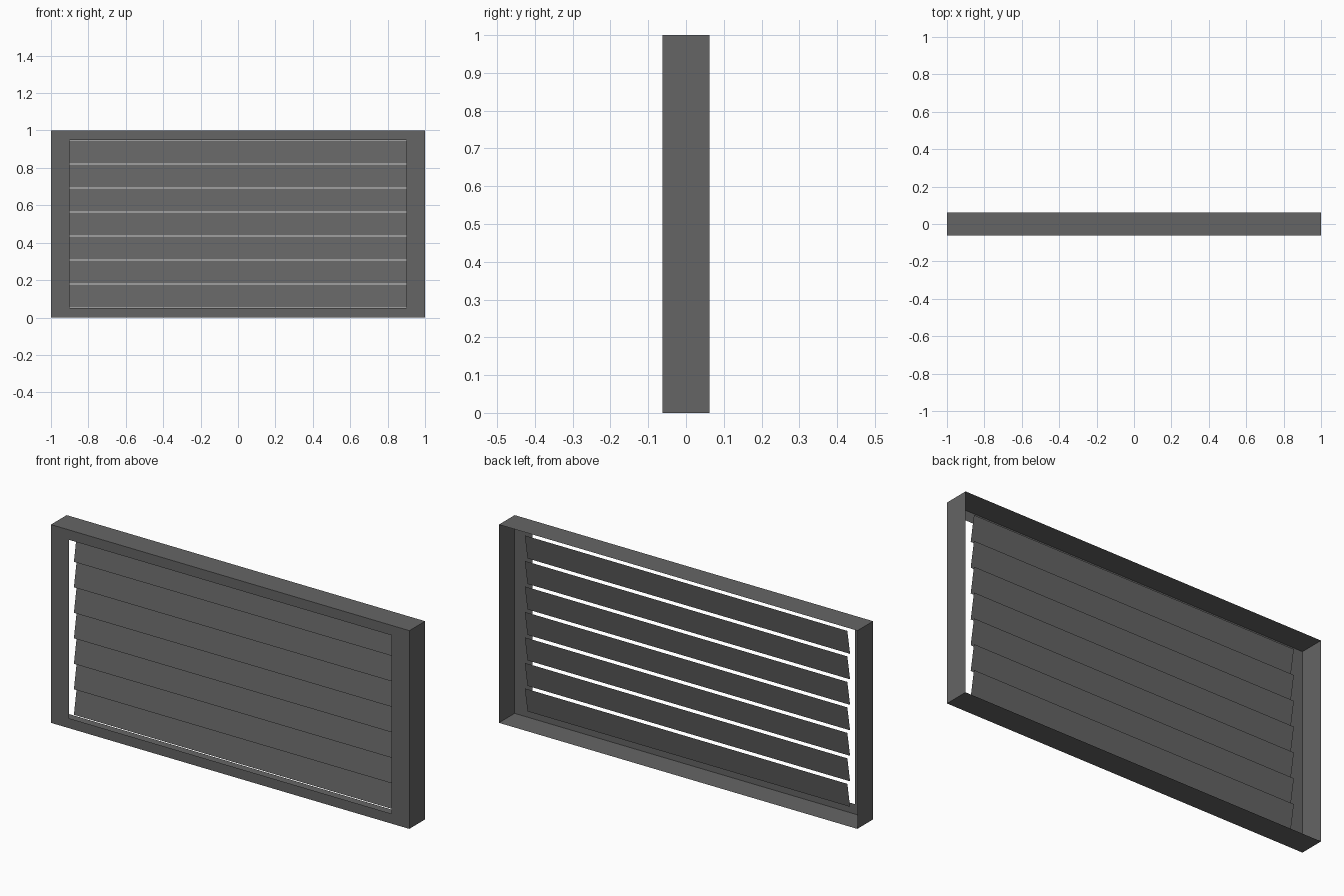
import bpy
import bmesh
import math
from mathutils import Matrix, Vector

if "Cube" in bpy.data.objects:
    bpy.data.objects.remove(bpy.data.objects["Cube"])

W, D, H = 2.0, 0.125, 1.0          # overall size
OPEN_W, OPEN_H = 1.8, 0.9          # front opening
SLATS = 7
PITCH = OPEN_H / SLATS
TILT = math.radians(10)

grey = bpy.data.materials.new("dark grey metal")
grey.diffuse_color = (0.13, 0.13, 0.13, 1)
grey.use_nodes = True
grey.node_tree.nodes["Principled BSDF"].inputs["Base Color"].default_value = grey.diffuse_color


def add_object(name, bm):
    mesh = bpy.data.meshes.new(name)
    bm.to_mesh(mesh)
    bm.free()
    mesh.materials.append(grey)
    obj = bpy.data.objects.new(name, mesh)
    bpy.context.collection.objects.link(obj)
    return obj


# Frame: thin sheet box, open at the back, with a flange around the front opening
bm = bmesh.new()
bmesh.ops.create_cube(bm, size=1, matrix=Matrix.Translation((0, 0, H / 2)) @ Matrix.Diagonal((W, D, H, 1)))
bm.normal_update()
back = [f for f in bm.faces if f.normal.y > 0.9]
bmesh.ops.delete(bm, geom=back, context='FACES_ONLY')
front = next(f for f in bm.faces if f.normal.y < -0.9)
bmesh.ops.inset_individual(bm, faces=[front], thickness=0.02)
for v in front.verts:
    v.co = Vector((math.copysign(OPEN_W / 2, v.co.x), -D / 2,
                   H / 2 + math.copysign(OPEN_H / 2, v.co.z - H / 2)))
bmesh.ops.delete(bm, geom=[front], context='FACES_ONLY')
add_object("frame", bm)

# Slats: flat blades leaning back at the top, repeated up the opening
bm = bmesh.new()
upright = Matrix.Rotation(math.radians(90) - TILT, 4, 'X')
bmesh.ops.create_grid(bm, x_segments=1, y_segments=1, size=0.5,
                      matrix=upright @ Matrix.Diagonal((OPEN_W, 0.126, 1, 1)))
slats = add_object("louvre_slats", bm)
slats.location = (0, -0.0115, (H - OPEN_H) / 2 + PITCH / 2)
array = slats.modifiers.new("repeat", 'ARRAY')
array.count = SLATS
array.use_relative_offset = False
array.use_constant_offset = True
array.constant_offset_displace = (0, 0, PITCH)
